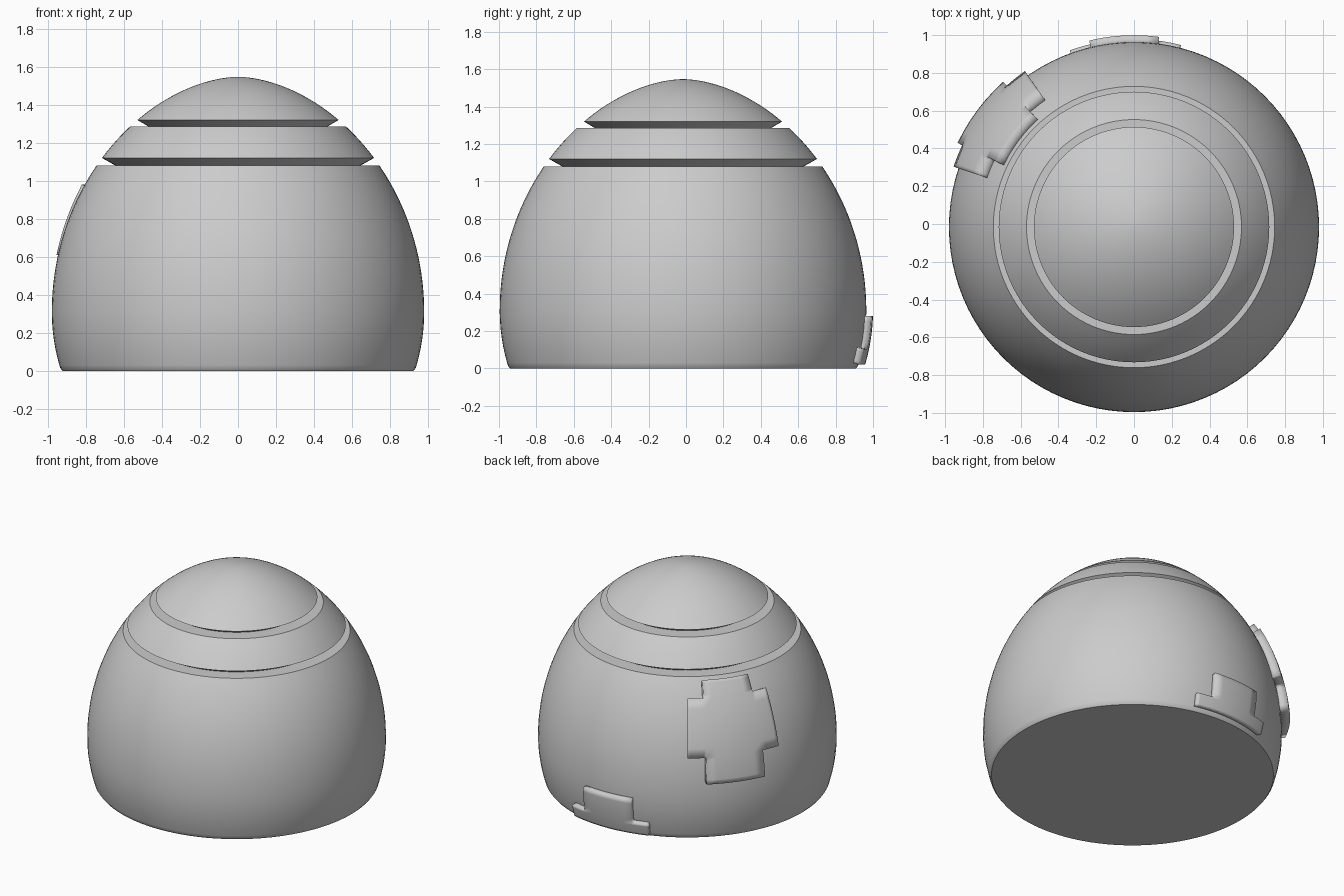
import bpy, bmesh
from math import sin, cos, radians, pi

if "Cube" in bpy.data.objects:
    bpy.data.objects.remove(bpy.data.objects["Cube"])

CY = -0.016          # axis of the dome in y
SEG = 96


def radius(z):
    """Egg-shaped outline of the dome."""
    t = (z - 0.31) / (1.237 if z > 0.31 else 1.05)
    return 0.98 * max(0.0, 1 - t * t) ** 0.56


def outline(z0, z1, n):
    return [(radius(z0 + (z1 - z0) * i / n), z0 + (z1 - z0) * i / n) for i in range(n + 1)]


def finish(name, bm):
    mesh = bpy.data.meshes.new(name)
    bm.to_mesh(mesh)
    bm.free()
    ob = bpy.data.objects.new(name, mesh)
    bpy.context.collection.objects.link(ob)
    bpy.ops.object.select_all(action='DESELECT')
    ob.select_set(True)
    bpy.context.view_layer.objects.active = ob
    bpy.ops.object.shade_smooth_by_angle(angle=radians(30))
    return ob


def lathe(name, profile):
    """Revolve an (r, z) profile, listed bottom to top, around the axis."""
    bm = bmesh.new()
    rings = [[bm.verts.new((r * cos(2 * pi * i / SEG), CY + r * sin(2 * pi * i / SEG), z))
              for i in range(SEG)] for r, z in profile]
    for a, b in zip(rings, rings[1:]):
        for i in range(SEG):
            j = (i + 1) % SEG
            bm.faces.new((a[i], a[j], b[j], b[i]))
    bmesh.ops.remove_doubles(bm, verts=bm.verts, dist=1e-5)
    return finish(name, bm)


def split(cuts, n):
    """Subdivide every interval between cuts into n steps."""
    out = []
    for a, b in zip(cuts, cuts[1:]):
        out += [a + (b - a) * i / n for i in range(n)]
    return out + [cuts[-1]]


def patch(name, angles, heights, cells, raise_by):
    """Raised plate hugging the dome, covering the chosen (angle, height) cells."""
    n = 6
    bm = bmesh.new()
    A, Z = split(angles, n), split(heights, n)
    grid = [[bm.verts.new(((radius(z) + raise_by) * cos(radians(a)),
                           CY + (radius(z) + raise_by) * sin(radians(a)), z))
             for z in Z] for a in A]
    for i in range(len(A) - 1):
        for k in range(len(Z) - 1):
            if (i // n, k // n) in cells:
                bm.faces.new((grid[i][k], grid[i + 1][k], grid[i + 1][k + 1], grid[i][k + 1]))
    bmesh.ops.delete(bm, geom=[v for v in bm.verts if not v.link_faces], context='VERTS')
    ob = finish(name, bm)
    mod = ob.modifiers.new("thickness", 'SOLIDIFY')
    mod.thickness = raise_by + 0.02
    mod.offset = -1
    # thicken before the smoothing modifier, if there is one
    ob.modifiers.move(len(ob.modifiers) - 1, 0)
    return ob


# Main body: flat base, bulging wall, flat ledge at the lower groove
lathe("main_body", [(0, 0), (0.925, 0), (0.936, 0.015)] + outline(0.03, 1.08, 24) + [(0.645, 1.08)])

# Middle band: undercut lip, sloped wall, ledge at the upper groove
lathe("middle_band", [(0.645, 1.08)] + outline(1.12, 1.285, 8) + [(0.47, 1.285)])

# Top cap: undercut lip and rounded dome
cap = [(radius(z), z) for z in (1.547 - 0.227 * (1 - i / 20) ** 2 for i in range(21))]
lathe("top_cap", [(0.47, 1.285)] + cap)

# Cross-shaped plate on the back left
patch("side_plate", [125, 132, 154.5, 161.5], [0.43, 0.61, 0.98, 1.08],
      {(1, 0), (0, 1), (1, 1), (2, 1), (1, 2)}, 0.06)

# Small stepped plate at the foot of the back
patch("foot_plate", [75.5, 82.5, 103.5, 110], [0.02, 0.105, 0.28],
      {(0, 0), (1, 0), (2, 0), (1, 1)}, 0.036)
